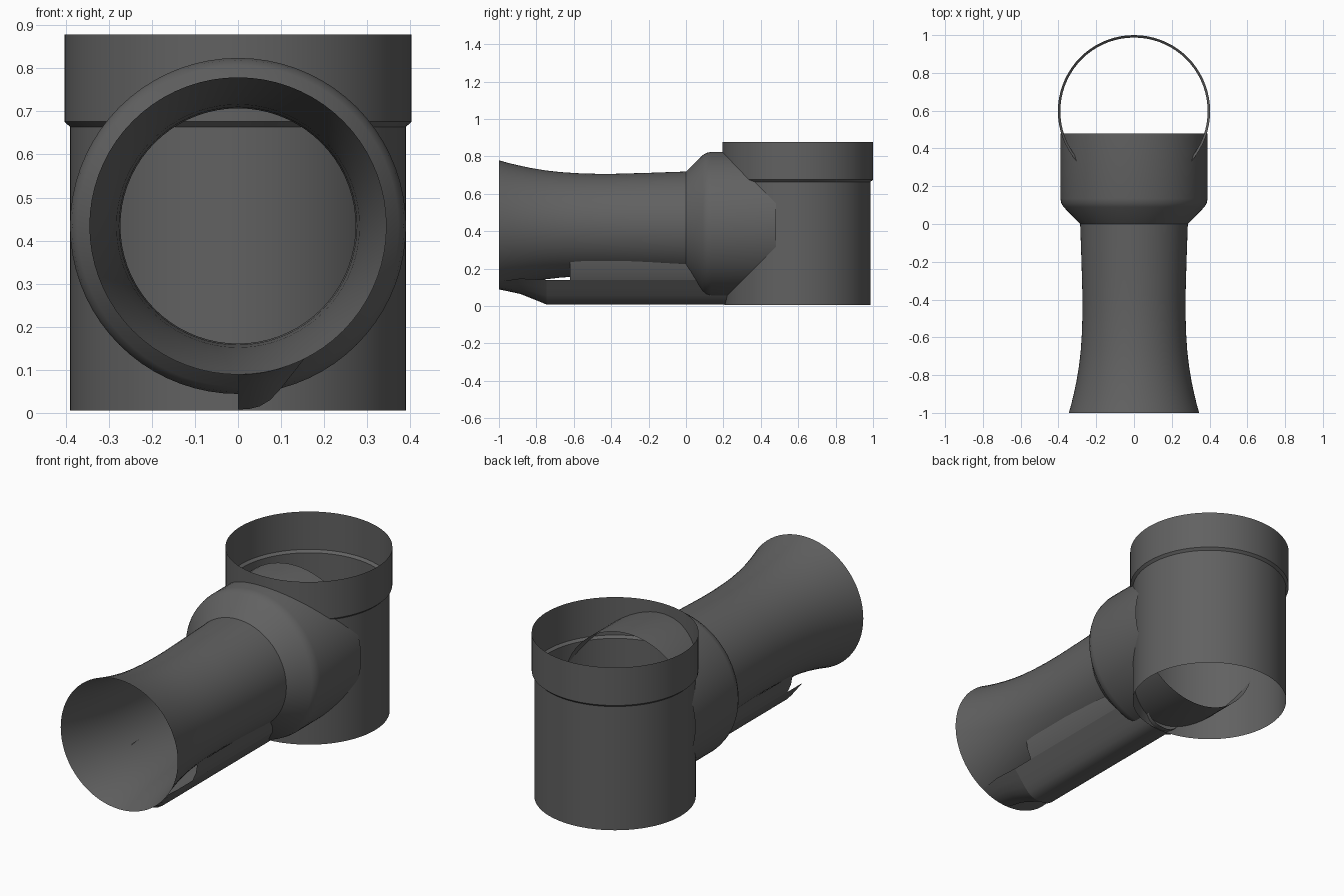
import bpy, math
from mathutils import Vector

cube = bpy.data.objects.get("Cube")
if cube:
    bpy.data.objects.remove(cube, do_unlink=True)

GREY = (0.12, 0.12, 0.12, 1.0)
mat = bpy.data.materials.new("dark_grey_plastic")
mat.use_nodes = True
mat.diffuse_color = GREY
bsdf = mat.node_tree.nodes["Principled BSDF"]
bsdf.inputs["Base Color"].default_value = GREY
bsdf.inputs["Roughness"].default_value = 0.6


def grid_sheet(name, rows, closed=False, angle=30):
    """Skin a thin sheet through rows of points of equal length."""
    n = len(rows[0])
    verts = [p for row in rows for p in row]
    faces = []
    for i in range(len(rows) - 1):
        for j in range(n if closed else n - 1):
            k = (j + 1) % n
            faces.append((i * n + j, i * n + k, (i + 1) * n + k, (i + 1) * n + j))
    mesh = bpy.data.meshes.new(name)
    mesh.from_pydata(verts, [], faces)
    mesh.materials.append(mat)
    obj = bpy.data.objects.new(name, mesh)
    bpy.context.collection.objects.link(obj)
    bpy.ops.object.select_all(action='DESELECT')
    obj.select_set(True)
    bpy.context.view_layer.objects.active = obj
    bpy.ops.object.shade_smooth_by_angle(angle=math.radians(angle))
    return obj


def ring(centre, u, v, radius, n=72):
    c, u, v = Vector(centre), Vector(u), Vector(v)
    return [c + radius * (u * math.cos(a) + v * math.sin(a))
            for a in (2 * math.pi * i / n for i in range(n))]


# Vertical pipe with wider collar: (radius, height)
upright = [(0.39, 0.005), (0.39, 0.664), (0.403, 0.676), (0.403, 0.878)]
grid_sheet("upright_pipe",
           [ring((0, 0.597, z), (1, 0, 0), (0, 1, 0), r) for r, z in upright], True)

# Horizontal branch: flared mouth, narrow throat, cone and wide socket: (y, radius)
AXIS = 0.434
branch = [(-1, 0.345), (-0.95, 0.331), (-0.9, 0.319), (-0.83, 0.304), (-0.75, 0.291),
          (-0.67, 0.282), (-0.58, 0.276), (-0.48, 0.273), (-0.38, 0.273),
          (-0.2, 0.278), (0, 0.285), (0.09, 0.373), (0.11, 0.385), (0.135, 0.39),
          (0.48, 0.39)]
grid_sheet("branch_pipe",
           [ring((0, y, AXIS), (0, 0, 1), (1, 0, 0), r) for y, r in branch], True)

# Trough under the branch: half cross-section (x, z)
lower = [(0, 0.008), (0.025, 0.009), (0.05, 0.015), (0.075, 0.03), (0.1, 0.057),
         (0.13, 0.095), (0.165, 0.14)]
upper = [(0.165, 0.14), (0.185, 0.185), (0.195, 0.24)]


def both_sides(half):
    return [(-x, z) for x, z in reversed(half) if x > 0] + half


section = both_sides(lower)
grid_sheet("trough", [[(x, y, z) for x, z in section] for y in (-0.745, 0.235)], angle=40)
for side, s in (("left", 1), ("right", -1)):
    grid_sheet(side + "_trough_wall",
               [[(s * x, y, z) for x, z in upper] for y in (-0.62, 0.08)], angle=40)

# Fairing from the flared lip down to the trough end, on the left half only
lip = [(x, -1, AXIS - math.sqrt(0.345 ** 2 - x * x)) for x, z in lower]
end = [(x, -0.745, z) for x, z in lower]
mid = [Vector(a).lerp(Vector(b), 0.45) + Vector((0, 0, 0.012)) for a, b in zip(lip, end)]
grid_sheet("mouth_fairing", [lip, mid, end], angle=40)
